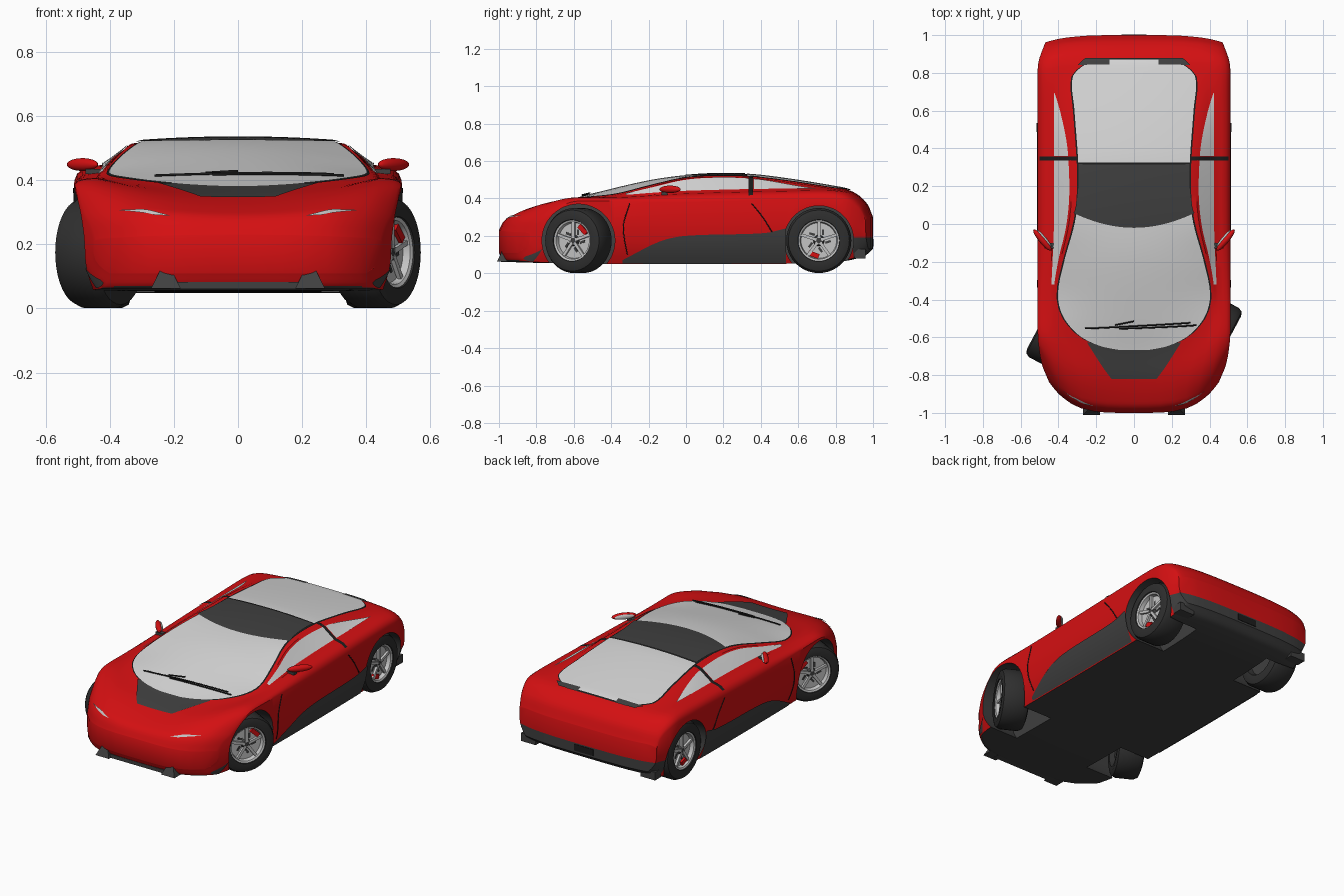
import bpy, bmesh, math
from mathutils import Matrix, Vector

if "Cube" in bpy.data.objects:
    bpy.data.objects.remove(bpy.data.objects["Cube"])


def material(name, r, g, b):
    m = bpy.data.materials.new(name)
    m.use_nodes = True
    m.diffuse_color = (r, g, b, 1)
    m.node_tree.nodes["Principled BSDF"].inputs["Base Color"].default_value = (r, g, b, 1)
    return m


RED = material("body red", 0.66, 0.005, 0.006)
DARK = material("dark grey trim", 0.05, 0.05, 0.05)
GLASS = material("pale glass", 0.68, 0.68, 0.68)
BLACK = material("black", 0.012, 0.012, 0.012)
TYRE = material("tyre rubber", 0.028, 0.028, 0.028)
SILVER = material("wheel silver", 0.55, 0.55, 0.55)
made = []


def add(name, verts, faces, *mats):
    me = bpy.data.meshes.new(name)
    me.from_pydata([tuple(v) for v in verts], [], faces)
    ob = bpy.data.objects.new(name, me)
    bpy.context.collection.objects.link(ob)
    for m in mats:
        me.materials.append(m)
    made.append(ob)
    return ob


def from_bm(name, bm, mat):
    ob = add(name, [], [], mat)
    bm.to_mesh(ob.data)
    bm.free()
    return ob


def curve(*keys):
    """Smooth function through (station, value) keys."""
    def slope(i):
        a, b = keys[max(i - 1, 0)], keys[min(i + 1, len(keys) - 1)]
        return (b[1] - a[1]) / (b[0] - a[0])

    def f(s):
        s = min(max(s, keys[0][0]), keys[-1][0])
        i = max(k for k in range(len(keys) - 1) if keys[k][0] <= s)
        (a, p), (b, q) = keys[i], keys[i + 1]
        h = b - a
        t = (s - a) / h
        return ((2*t**3 - 3*t*t + 1) * p + (t**3 - 2*t*t + t) * h * slope(i)
                + (3*t*t - 2*t**3) * q + (t**3 - t*t) * h * slope(i + 1))
    return f


# Body shape curves along the length
floor = curve((-1, .11), (-.98, .07), (-.94, .06), (-.4, .05), (.4, .05), (.8, .06), (.95, .09), (1, .13))
width = curve((-1, .45), (-.95, .485), (-.8, .505), (-.6, .51), (.8, .51), (.9, .505), (1, .47))
shoulder = curve((-1, .21), (-.98, .26), (-.95, .29), (-.88, .335), (-.78, .375), (-.6, .387),
                 (0, .38), (.8, .4), (.9, .385), (.97, .34), (1, .28))
belt = curve((-1, .38), (-.9, .41), (-.67, .44), (-.4, .445), (0, .43), (.6, .43), (.9, .42), (1, .4))
belt_z = curve((-1, .22), (-.98, .27), (-.95, .305), (-.88, .35), (-.78, .385), (-.65, .405), (-.38, .407),
               (0, .43), (.6, .445), (.8, .445), (.9, .425), (.97, .365), (1, .3))
rail = curve((-1, .28), (-.85, .28), (-.67, .34), (-.5, .4), (-.38, .415), (-.2, .39), (0, .345),
             (.2, .33), (.6, .35), (1, .35))
rail_z = curve((-1, .225), (-.98, .275), (-.95, .308), (-.8, .365), (-.6, .393), (-.38, .417), (-.2, .46),
               (0, .505), (.2, .515), (.4, .505), (.8, .45), (.9, .427), (.97, .37), (1, .3))
crown = curve((-1, .23), (-.98, .27), (-.95, .295), (-.82, .342), (-.67, .375), (-.5, .42), (-.2, .49),
              (0, .518), (.2, .528), (.4, .52), (.8, .46), (.9, .432), (.97, .37), (1, .3))
glass = curve((-.67, .06), (-.65, .17), (-.6, .285), (-.5, .37), (-.38, .403), (-.2, .37), (0, .315),
              (.15, .295), (.32, .295), (.6, .315), (.78, .325), (.84, .27), (.87, .2))


def lengthwise(s, x):
    """Rounds the nose and tail in plan."""
    return s + 4 * x**4 * max(0, -s - .5) / .5 - .8 * x**4 * max(0, s - .6) / .4


def top(s, x, lift=0.0):
    a, r, b, w = abs(x), rail(s), belt(s), width(s)
    if a < r:
        z = rail_z(s) + (crown(s) - rail_z(s)) * (1 - (a / r)**2)
    elif a < b:
        z = rail_z(s) + (belt_z(s) - rail_z(s)) * (a - r) / (b - r)
    else:
        z = shoulder(s) + (belt_z(s) - shoulder(s)) * math.sqrt(max(0, 1 - ((a - b) / (w - b))**2))
    return Vector((x, lengthwise(s, x), z + lift))


def flank(s, z, lift=0.0):
    f = (z - floor(s)) / (shoulder(s) - floor(s))
    x = width(s) - .05 * (1 - min(1, max(0, f) / .6))**2
    return Vector((x + lift, lengthwise(s, x), z))


# Body shell: a loft of closed sections with capped ends
def half_section(s):
    r, b, w, lo, hi = rail(s), belt(s), width(s), floor(s), shoulder(s)
    xs = [0, r / 4, r / 2, r * .75, r, (r + b) / 2, b]
    pts = [Vector((x, lengthwise(s, x), lo)) for x in xs]
    pts += [flank(s, lo + f * (hi - lo)) for f in (0, .12, .25, .4, .6, 1)]
    pts += [top(s, b + f * (w - b)) for f in (.9, .7, .4)]
    return pts + [top(s, x) for x in reversed(xs)]


STATIONS = 80
verts, faces = [], []
for k in range(STATIONS + 1):
    h = half_section(math.sin(math.pi * (k / STATIONS - .5)))
    n, loop = len(h), 2 * len(h) - 2
    verts += h + [Vector((-p.x, p.y, p.z)) for p in h[-2:0:-1]]
for k in range(STATIONS):
    for i in range(loop):
        j = (i + 1) % loop
        faces.append((k*loop + i, k*loop + j, (k+1)*loop + j, (k+1)*loop + i))
for base in (0, STATIONS * loop):
    strips = [(i, i + 1, n - 2 - i, n - 1 - i) for i in range(6)] + [tuple(range(6, n - 6))]
    for strip in strips:
        faces.append([base + i for i in strip])
        faces.append([base + (loop - i) % loop for i in strip])
body = add("body", verts, faces, RED, DARK)
bm = bmesh.new()
bm.from_mesh(body.data)
rear = [f for f in bm.faces if f.calc_center_median().y > .87]
geom = set(rear) | {e for f in rear for e in f.edges} | {v for f in rear for v in f.verts}
bmesh.ops.bisect_plane(bm, geom=list(geom), plane_co=(0, 0, .19), plane_no=(0, 0, 1))
bmesh.ops.recalc_face_normals(bm, faces=bm.faces)
for f in bm.faces:
    c = f.calc_center_median()
    f.material_index = int(f.normal.z < -.7 or (c.y > .89 and c.z < .19))
bm.to_mesh(body.data)
bm.free()

# Wheel arches
for side in (1, -1):
    for y, radius in ((-.575, .195), (.71, .186)):
        bm = bmesh.new()
        bmesh.ops.create_cone(bm, cap_ends=True, segments=48, radius1=radius, radius2=radius, depth=.4,
                              matrix=Matrix.Translation((side * .46, y, .175)) @ Matrix.Rotation(math.pi / 2, 4, 'Y'))
        cutter = from_bm("arch_cutter", bm, RED)
        cutter.data.materials.append(DARK)
        for p in cutter.data.polygons:
            p.material_index = 1
        cutter.hide_render = True
        mod = body.modifiers.new("arch", 'BOOLEAN')
        mod.operation, mod.solver, mod.object = 'DIFFERENCE', 'EXACT', cutter
        bpy.context.view_layer.objects.active = body
        bpy.ops.object.modifier_apply(modifier=mod.name)
        made.remove(cutter)
        bpy.data.objects.remove(cutter)


# Thin plates that follow the body surface
def grid(name, mat, f, nu, nv, sides=(1,)):
    for side in sides:
        pts = [f(i / nu, j / nv) for j in range(nv + 1) for i in range(nu + 1)]
        pts = [(side * p.x, p.y, p.z) for p in pts]
        quads = []
        for j in range(nv):
            for i in range(nu):
                a = j * (nu + 1) + i
                quads.append((a, a + 1, a + nu + 2, a + nu + 1)[::side])
        add(name, pts, quads, mat)


def top_plate(name, mat, s0, s1, outer, inner=None, lift=.006, bow=0.0):
    def f(u, v):
        s = s0 + (s1 - s0) * (.5 - .5 * math.cos(math.pi * v))
        lo = inner(s) if inner else -outer(s)
        s_bent = s + bow * (1 - v) * (2 * u - 1)**2
        return top(s_bent, lo + (outer(s) - lo) * u, lift)
    grid(name, mat, f, 8 if inner else 24, 32, (1, -1) if inner else (1,))


def flank_plate(name, mat, s0, s1, low, high, lift=.005):
    def f(u, v):
        s = s0 + (s1 - s0) * u
        return flank(s, low(s) + (high(s) - low(s)) * v, lift)
    grid(name, mat, f, 30, 8, (1, -1))


top_plate("window_seal", BLACK, -.675, .878, lambda s: glass(s) + .008, lift=.004)
top_plate("hood_panel", DARK, -.82, -.63, curve((-.82, .12), (-.76, .165), (-.63, .25)), lift=.005)
top_plate("windshield", GLASS, -.668, .09, glass, lift=.007)
top_plate("roof_panel", DARK, -.02, .315, glass, lift=.009, bow=.08)
top_plate("rear_window", GLASS, .325, .87, glass, lift=.007)
top_plate("door_window", GLASS, -.32, .335, lambda s: belt(s) - .006, lambda s: rail(s) + .012)
top_plate("quarter_window", GLASS, .36, .7, lambda s: belt(s) - .006,
          lambda s: rail(s) + .012 + (belt(s) - rail(s) - .02) * ((s - .36) / .34)**2)
top_plate("door_pillar", BLACK, .335, .358, lambda s: width(s) - .01, glass, lift=.004)
top_plate("rear_vent", DARK, .845, .88, curve((.845, .3), (.88, .26)), lambda s: .13, lift=.008)
top_plate("headlight", SILVER, -.972, -.955, curve((-.972, .26), (-.955, .38)), curve((-.972, .21), (-.955, .3)))
flank_plate("side_skirt", DARK, -.34, .535, lambda s: floor(s) + .002,
            curve((-.34, .07), (-.14, .17), (0, .2), (.42, .215), (.535, .24)))
flank_plate("front_corner_trim", DARK, -.985, -.948, lambda s: floor(s) + .003, curve((-.985, .09), (-.948, .13)))


# Wipers and door seams
def tube(name, pts, radius):
    cu = bpy.data.curves.new(name, 'CURVE')
    cu.dimensions, cu.bevel_depth, cu.bevel_resolution = '3D', radius, 1
    sp = cu.splines.new('POLY')
    sp.points.add(len(pts) - 1)
    for p, co in zip(sp.points, pts):
        p.co = (*co, 1)
    cu.materials.append(BLACK)
    bpy.context.collection.objects.link(bpy.data.objects.new(name, cu))


for x0, s0, x1, s1 in ((-.26, -.555, .3, -.525), (-.08, -.555, .33, -.54), (-.1, -.535, 0, -.515)):
    tube("wiper", [top(s0 + (s1 - s0) * t / 8, x0 + (x1 - x0) * t / 8, .013) for t in range(9)], .004)
for seam in (curve((.08, -.31), (.25, -.335), (.375, -.3)), curve((.22, .46), (.3, .41), (.375, .35))):
    z0 = .1 if seam(.1) < 0 else .22
    path = [flank(seam(z), z) for z in (z0 + (.375 - z0) * t / 8 for t in range(9))]
    for side in (1, -1):
        tube("door_seam", [(side * p.x, p.y, p.z) for p in path], .003)


# Solid details
def box(name, mat, loc, size, base=Matrix()):
    bm = bmesh.new()
    bmesh.ops.create_cube(bm, size=1, matrix=base @ Matrix.Translation(loc) @ Matrix.Diagonal((*size, 1)))
    return from_bm(name, bm, mat)


def blob(name, mat, loc, size, turn):
    bm = bmesh.new()
    bmesh.ops.create_uvsphere(bm, u_segments=20, v_segments=12, radius=1, matrix=Matrix.Translation(loc)
                              @ Matrix.Rotation(turn, 4, 'Z') @ Matrix.Diagonal((*size, 1)))
    return from_bm(name, bm, mat)


box("front_lip", DARK, (0, -.96, .072), (.42, .06, .022))
box("plate_recess", BLACK, (0, .998, .162), (.13, .01, .04))
for side in (1, -1):
    blob("mirror_housing", RED, (side * .485, -.085, .449), (.073, .018, .02), side * .87)
    blob("mirror_glass", SILVER, (side * .475, -.076, .449), (.058, .009, .015), side * .87)
    box("mirror_stalk", DARK, (side * .45, -.115, .427), (.05, .03, .016))
    box("rear_corner_trim", DARK, (side * .41, .93, .105), (.1, .06, .05))
    bm = bmesh.new()
    bmesh.ops.create_cone(bm, cap_ends=True, segments=4, radius1=.065, radius2=.02, depth=.065,
                          matrix=Matrix.Translation((side * .225, -.965, .095)) @ Matrix.Rotation(math.pi / 4, 4, 'Z'))
    from_bm("front_fin", bm, DARK)


# Wheels, with the front pair steered
def lathe(name, mat, profile, base, segments=40):
    pts, quads, m = [], [], len(profile)
    for k in range(segments):
        a = 2 * math.pi * k / segments
        pts += [base @ Vector((x, r * math.cos(a), r * math.sin(a))) for x, r in profile]
        for i in range(m - 1):
            j = (k + 1) % segments
            quads.append((k*m + i, j*m + i, j*m + i + 1, k*m + i + 1))
    add(name, pts, quads, mat)


half_tyre = [(.05, .1), (.078, .112), (.08, .14), (.072, .163), (.05, .174)]
tyre_profile = half_tyre + [(-x, r) for x, r in reversed(half_tyre)]
for side in (1, -1):
    for label, x, y, steer in (("front", .43, -.575, -.49), ("rear", .413, .71, 0)):
        base = (Matrix.Translation((side * x, y, .175))
                @ Matrix.Rotation(steer + (0 if side > 0 else math.pi), 4, 'Z'))
        lathe(label + "_tyre", TYRE, tyre_profile, base)
        lathe(label + "_rim", SILVER, [(.074, .112), (.068, .1), (.045, .095), (.045, .001)], base)
        lathe(label + "_hub", DARK, [(.045, .03), (.06, .024), (.06, .001)], base, 20)
        lathe(label + "_wheel_back", DARK, [(-.05, .102), (-.05, .001)], base)
        for k in range(5):
            spin = base @ Matrix.Rotation(2 * math.pi * k / 5, 4, 'X')
            box(label + "_spoke", SILVER, (.055, 0, .056), (.014, .016, .086), spin)
            box(label + "_slot", DARK, (.046, .022, .045), (.004, .012, .03), spin)
        angle = .75 if label == "front" else 3.5
        box(label + "_caliper", RED, (.05, 0, .08), (.016, .06, .026), base @ Matrix.Rotation(-side * angle, 4, 'X'))

bpy.ops.object.select_all(action='DESELECT')
for ob in made:
    ob.select_set(True)
bpy.context.view_layer.objects.active = body
bpy.ops.object.shade_smooth_by_angle(angle=math.radians(35))
